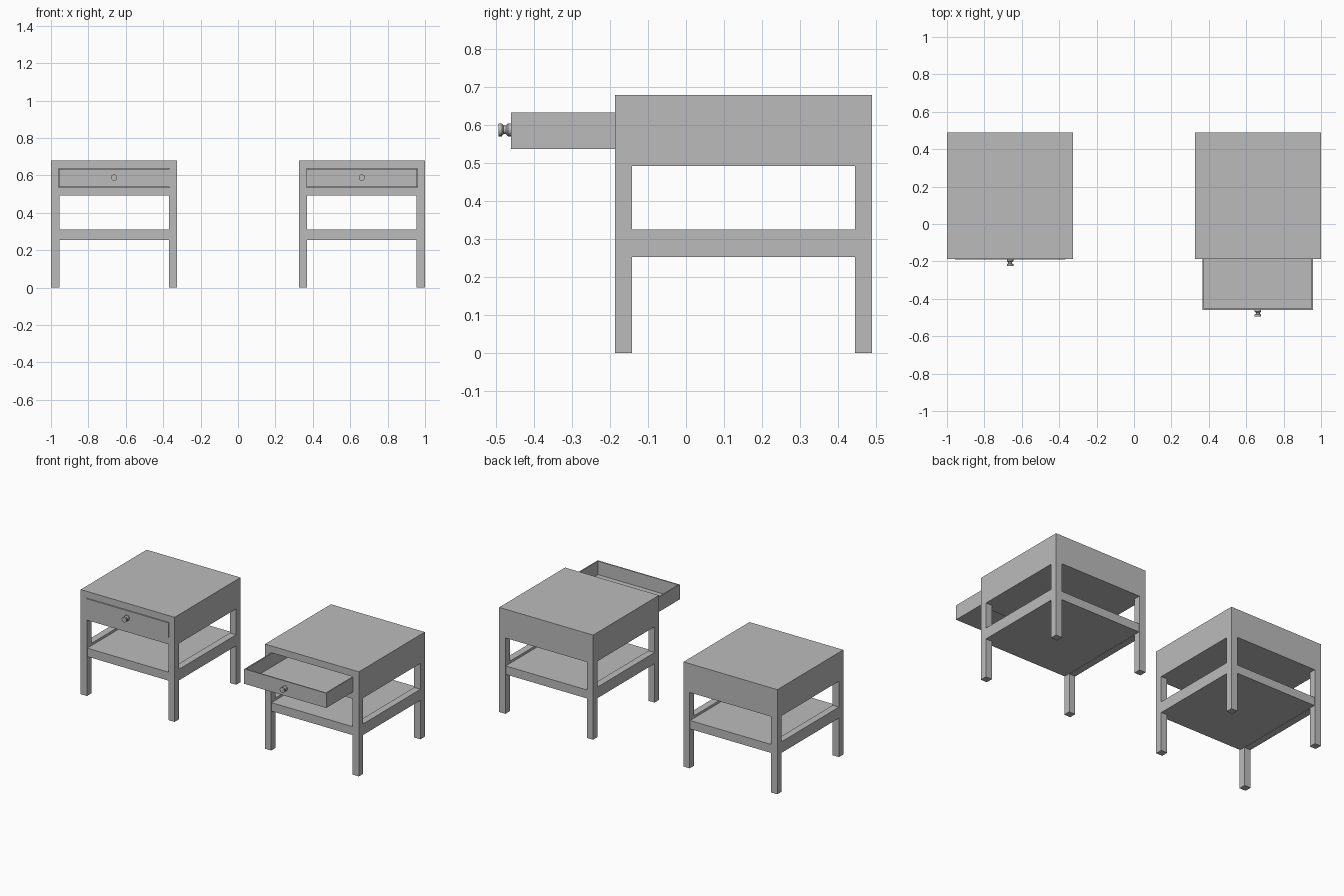
import bpy
import bmesh
import math
from mathutils import Matrix, Vector

cube = bpy.data.objects.get("Cube")
if cube:
    bpy.data.objects.remove(cube)

grey = bpy.data.materials.new("plain_grey")
grey.use_nodes = True
grey.diffuse_color = (0.5, 0.5, 0.5, 1)
grey.node_tree.nodes["Principled BSDF"].inputs["Base Color"].default_value = grey.diffuse_color

# Overall size of one table
HALF, FRONT, BACK, TOP = 0.3375, -0.187, 0.49, 0.68
LEG, APRON = 0.045, 0.493
DRAWER_HALF, DRAWER_LOW, DRAWER_HIGH = 0.295, 0.538, 0.634
DEPTH, WALL = 0.6, 0.008


def add_box(bm, x, y, z):
    """Add a box spanning three (low, high) ranges."""
    ranges = (x, y, z)
    centre = Vector([(a + b) / 2 for a, b in ranges])
    size = Vector([b - a for a, b in ranges])
    bmesh.ops.create_cube(bm, size=1, matrix=Matrix.Translation(centre) @ Matrix.Diagonal(size).to_4x4())


def finish(name, bm, location):
    mesh = bpy.data.meshes.new(name)
    bm.to_mesh(mesh)
    bm.free()
    mesh.materials.append(grey)
    obj = bpy.data.objects.new(name, mesh)
    obj.location = location
    bpy.context.collection.objects.link(obj)
    return obj


def boxes(name, location, *parts):
    bm = bmesh.new()
    for part in parts:
        add_box(bm, *part)
    return finish(name, bm, location)


def make_knob(name, location):
    """Lathe a waisted knob along the y axis."""
    profile = [(0, 0.004), (0.017, 0.004), (0.017, -0.008), (0.011, -0.013),
               (0.011, -0.019), (0.017, -0.024), (0.017, -0.033), (0, -0.033)]
    bm = bmesh.new()
    verts = [bm.verts.new((r, y, 0)) for r, y in profile]
    edges = [bm.edges.new(pair) for pair in zip(verts, verts[1:])]
    bmesh.ops.spin(bm, geom=verts + edges, cent=(0, 0, 0), axis=(0, 1, 0),
                   angle=math.tau, steps=16)
    bmesh.ops.remove_doubles(bm, verts=bm.verts, dist=0.0001)
    bmesh.ops.recalc_face_normals(bm, faces=bm.faces)
    obj = finish(name, bm, location)
    bpy.ops.object.select_all(action="DESELECT")
    obj.select_set(True)
    bpy.context.view_layer.objects.active = obj
    bpy.ops.object.shade_smooth_by_angle(angle=math.radians(35))


def make_table(side, x, pull):
    origin = (x, 0, 0)
    wide, deep = (-HALF, HALF), (FRONT, BACK)

    # Cabinet, open at the front for the drawer
    wall = DRAWER_HALF + 0.002
    cavity = (DRAWER_LOW - 0.002, DRAWER_HIGH + 0.002)
    boxes(side + "_cabinet", origin,
          (wide, deep, (cavity[1], TOP)),
          (wide, deep, (APRON, cavity[0])),
          ((-HALF, -wall), deep, cavity),
          ((wall, HALF), deep, cavity),
          ((-wall, wall), (BACK - LEG, BACK), cavity))

    # Four square legs
    boxes(side + "_legs", origin,
          *[(lx, ly, (0, APRON))
            for lx in ((-HALF, LEG - HALF), (HALF - LEG, HALF))
            for ly in ((FRONT, FRONT + LEG), (BACK - LEG, BACK))])

    # Side rails carrying the lower shelf
    boxes(side + "_rails", origin,
          *[(rx, (FRONT + LEG, BACK - LEG), (0.253, 0.325))
            for rx in ((-HALF, LEG - HALF), (HALF - LEG, HALF))])
    boxes(side + "_shelf", origin,
          ((LEG - HALF, HALF - LEG), (FRONT + 0.003, BACK - 0.003), (0.255, 0.31)))

    # Open tray drawer with its knob
    y = FRONT - 0.004 - pull
    outer, height = DRAWER_HALF, (DRAWER_LOW, DRAWER_HIGH)
    run = (y + WALL, y + DEPTH)
    boxes(side + "_drawer", origin,
          ((-outer, outer), (y, y + WALL), height),
          ((-outer, outer), (y + DEPTH - WALL, y + DEPTH), height),
          ((-outer, WALL - outer), run, height),
          ((outer - WALL, outer), run, height),
          ((-outer, outer), run, (DRAWER_LOW, DRAWER_LOW + WALL)))
    make_knob(side + "_knob", (x, y, 0.588))


make_table("right", -1 + HALF, 0)
make_table("left", 1 - HALF, 0.27)
